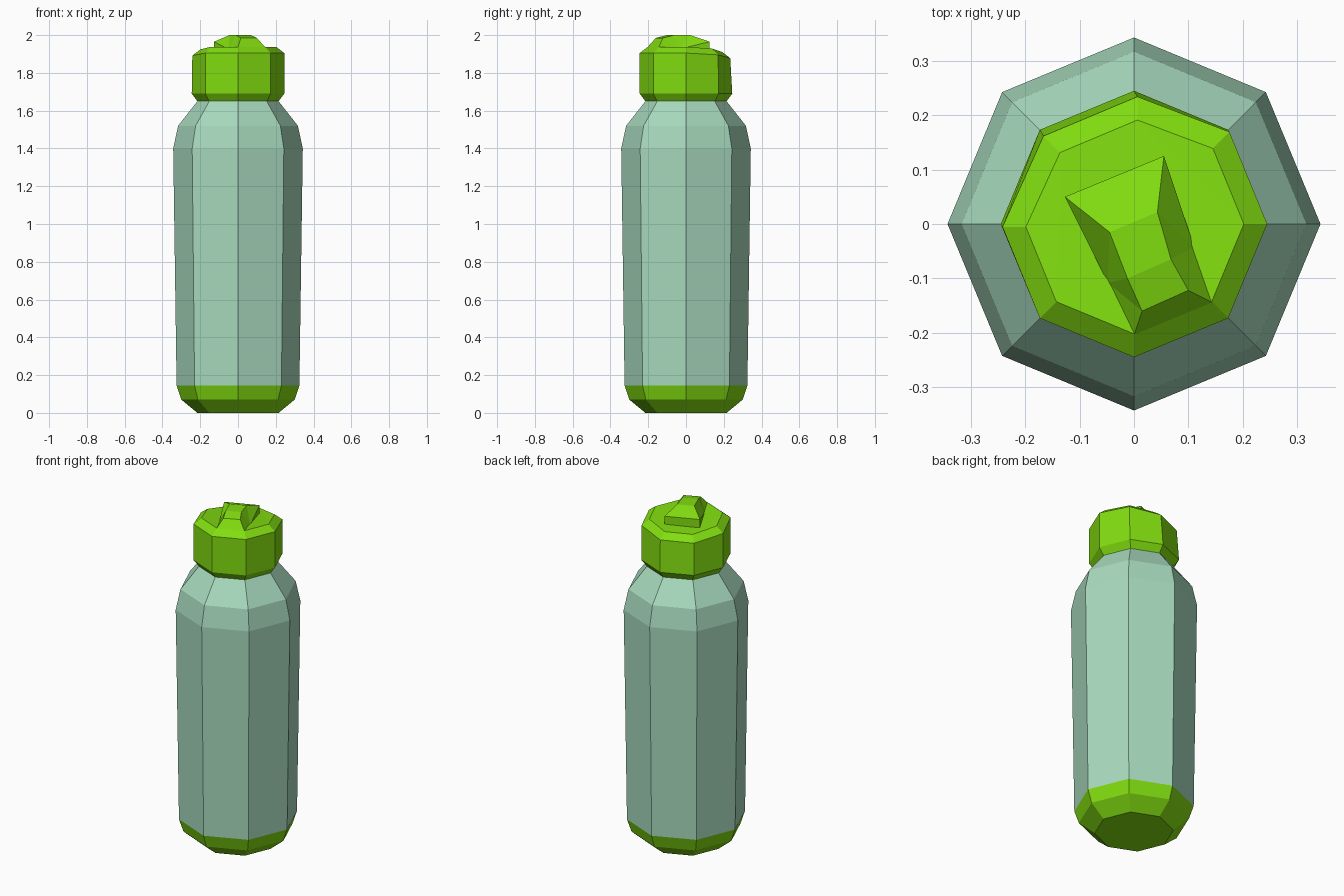
import bpy
import bmesh
import math
from mathutils import Vector

cube = bpy.data.objects.get("Cube")
if cube:
    bpy.data.objects.remove(cube, do_unlink=True)

SIDES = 8


def material(name, rgb):
    mat = bpy.data.materials.new(name)
    mat.use_nodes = True
    mat.diffuse_color = (*rgb, 1)
    mat.node_tree.nodes["Principled BSDF"].inputs["Base Color"].default_value = (*rgb, 1)
    return mat


lime = material("lime green", (0.22, 0.72, 0.005))
mint = material("pale mint", (0.39, 0.70, 0.51))


def finish(bm, name, mat):
    bmesh.ops.recalc_face_normals(bm, faces=bm.faces)
    mesh = bpy.data.meshes.new(name)
    bm.to_mesh(mesh)
    bm.free()
    mesh.materials.append(mat)
    obj = bpy.data.objects.new(name, mesh)
    bpy.context.collection.objects.link(obj)
    return obj


def bridge(bm, rings):
    for low, high in zip(rings, rings[1:]):
        n = len(low)
        for i in range(n):
            j = (i + 1) % n
            bm.faces.new((low[i], low[j], high[j], high[i]))


def lathe(name, profile, mat, bottom=False, top=False, lean_above=None):
    """Eight-sided turned shape; rings above lean_above sag toward the back."""
    bm = bmesh.new()
    rings = []
    for radius, z in profile:
        ring = []
        for i in range(SIDES):
            a = math.tau * i / SIDES
            co = Vector((radius * math.cos(a), radius * math.sin(a), z))
            if lean_above and z > lean_above:
                sag = max(0, 0.9 * math.sin(a) - 0.45 * math.cos(a))
                co += sag * Vector((0.007, -0.012, -0.03))
            ring.append(bm.verts.new(co))
        rings.append(ring)
    bridge(bm, rings)
    if bottom:
        bm.faces.new(rings[0])
    if top:
        bmesh.ops.triangulate(bm, faces=[bm.faces.new(rings[-1])])
    return finish(bm, name, mat)


# Bottle base, body and cap
lathe("bottle_base", [(0.215, 0), (0.30, 0.07), (0.325, 0.145)], lime, bottom=True)
lathe("bottle_body", [(0.325, 0.145), (0.343, 1.40), (0.317, 1.52), (0.215, 1.65)], mint)
lathe("bottle_cap", [(0.215, 1.65), (0.245, 1.69), (0.245, 1.905), (0.202, 1.938)],
      lime, bottom=True, top=True, lean_above=1.8)

# Flip spout: left and right outlines, running from the back to the front
left = [(-0.127, 0.05, 1.965), (-0.045, -0.015, 2), (-0.012, -0.10, 2),
        (0.015, -0.16, 1.985), (0, -0.205, 1.935)]
right = [(0.055, 0.125, 1.965), (0.043, 0.022, 2), (0.068, -0.065, 2),
         (0.10, -0.122, 1.985), (0.145, -0.145, 1.935)]
bm = bmesh.new()
rails = [[bm.verts.new(p) for p in side] for side in (left, right)]
for i in range(len(left) - 1):
    bm.faces.new((rails[0][i], rails[0][i + 1], rails[1][i + 1], rails[1][i]))

# Spout sides reach down to a foot sunk in the cap
feet = []
for rail in rails:
    back = bm.verts.new((rail[0].co.x, rail[0].co.y, 1.905))
    middle = bm.verts.new(rail[0].co.lerp(rail[-1].co, 0.62))
    middle.co.z = 1.925
    feet.append((back, middle))
    bm.faces.new((rail[0], rail[1], middle))
    bm.faces.new((rail[1], rail[2], middle))
    bm.faces.new((rail[2], rail[3], middle))
    bm.faces.new((rail[3], rail[4], middle))
    bm.faces.new((rail[0], middle, back))
(back_l, mid_l), (back_r, mid_r) = feet
bm.faces.new((rails[0][0], rails[1][0], back_r, back_l))
bm.faces.new((back_l, back_r, mid_r, mid_l))
bm.faces.new((mid_l, mid_r, rails[1][-1], rails[0][-1]))
finish(bm, "flip_spout", lime)
